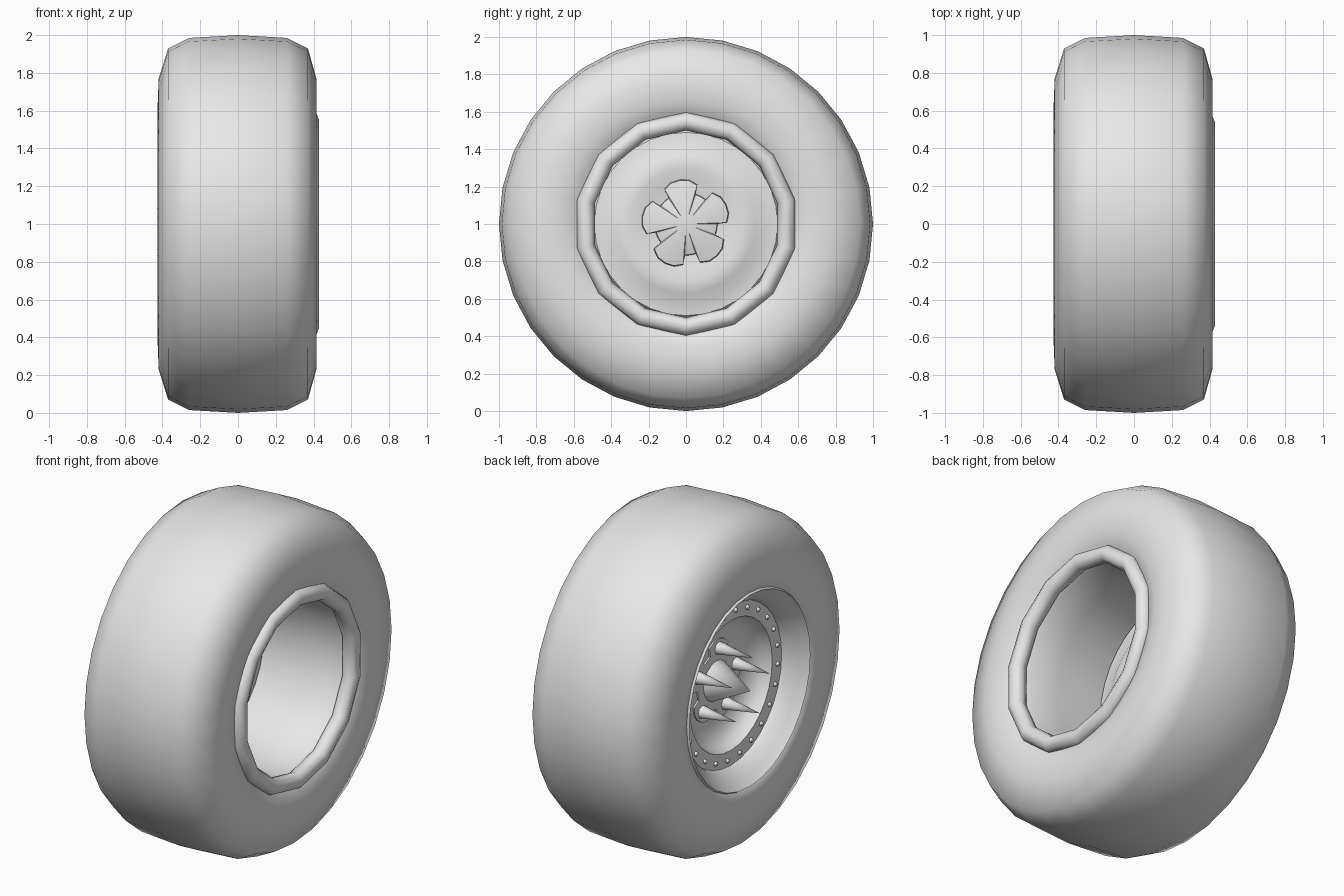
import bpy, bmesh
from math import sin, cos, pi, radians
from mathutils import Matrix, Vector

if "Cube" in bpy.data.objects:
    bpy.data.objects.remove(bpy.data.objects["Cube"], do_unlink=True)

grey = bpy.data.materials.new("plain_grey")
grey.use_nodes = True
grey.diffuse_color = (0.8, 0.8, 0.8, 1)
grey.node_tree.nodes["Principled BSDF"].inputs["Base Color"].default_value = (0.8, 0.8, 0.8, 1)


def finish(name, bm, angle=40):
    """Clean the mesh, add it to the scene and raise it to the axle height."""
    bmesh.ops.remove_doubles(bm, verts=bm.verts, dist=0.0005)
    bmesh.ops.recalc_face_normals(bm, faces=bm.faces)
    mesh = bpy.data.meshes.new(name)
    bm.to_mesh(mesh)
    bm.free()
    mesh.materials.append(grey)
    obj = bpy.data.objects.new(name, mesh)
    bpy.context.collection.objects.link(obj)
    obj.location.z = 1
    bpy.ops.object.select_all(action='DESELECT')
    obj.select_set(True)
    bpy.context.view_layer.objects.active = obj
    bpy.ops.object.shade_smooth_by_angle(angle=radians(angle))
    return obj


def lathe(name, profile, sides, closed=True, angle=40):
    """Turn a profile of (radius, x) points round the x axis."""
    bm = bmesh.new()
    verts = [bm.verts.new((x, 0, r)) for r, x in profile]
    edges = [bm.edges.new(pair) for pair in zip(verts, verts[1:])]
    if closed:
        edges.append(bm.edges.new((verts[-1], verts[0])))
    bmesh.ops.spin(bm, geom=verts + edges, cent=(0, 0, 0), axis=(1, 0, 0),
                   angle=2 * pi, steps=sides)
    return finish(name, bm, angle)


def around(radius, degrees, x):
    a = radians(degrees)
    return Vector((x, radius * cos(a), radius * sin(a)))


# Tyre: rounded tread, bulging sidewalls and a smooth bore
tread = [(0.57, -0.41), (0.64, -0.425), (0.77, -0.42), (0.93, -0.37), (0.985, -0.26),
         (1.0, 0), (0.985, 0.26), (0.93, 0.37), (0.77, 0.415), (0.66, 0.41), (0.57, 0.38)]
bore = [(0.52, 0.32), (0.53, 0.1), (0.5, -0.18), (0.52, -0.3)]
lathe("tyre", tread + bore, 32, angle=60)

# Rim lip: coarse rounded ring on the open side
lip = [(0.55 + 0.05 * cos(i * pi / 4), 0.38 + 0.05 * sin(i * pi / 4)) for i in range(8)]
lathe("rim_lip", lip, 14, angle=60)

# Wheel dish: flared rim, bolt ring, sunken centre and rippled back
dish = [(0, -0.19), (0.25, -0.19), (0.32, -0.21), (0.37, -0.25), (0.39, -0.3),
        (0.48, -0.3), (0.49, -0.33), (0.54, -0.38), (0.575, -0.425), (0.585, -0.41),
        (0.51, -0.2), (0.49, -0.17), (0.42, -0.165), (0.37, -0.14), (0.3, -0.13),
        (0.24, -0.15), (0, -0.15)]
lathe("wheel_dish", dish, 32, closed=False)

# Bolts: small domed heads on the bolt ring
bm = bmesh.new()
for i in range(24):
    place = Matrix.Translation(around(0.44, i * 15 + 5, -0.302)) @ Matrix.Diagonal((1, 1, 1, 1))
    bmesh.ops.create_uvsphere(bm, u_segments=8, v_segments=6, radius=0.014, matrix=place)
finish("rim_bolts", bm)

# Hub: five lobes with a gently domed face
LOBE = 98
outline = [(0.165, -36), (0.165, -26), (0.215, -24), (0.232, -12), (0.235, 0),
           (0.232, 12), (0.215, 24), (0.165, 26)]
bm = bmesh.new()
rings = []
for x, scale in [(-0.2, 1.04), (-0.1, 1), (-0.085, 0.65), (-0.075, 0.3)]:
    rings.append([bm.verts.new(around(r * scale, LOBE + 72 * k + a, x))
                  for k in range(5) for r, a in outline])
count = len(rings[0])
for low, high in zip(rings, rings[1:]):
    for i in range(count):
        j = (i + 1) % count
        bm.faces.new((low[i], low[j], high[j], high[i]))
bm.faces.new(rings[0])
bm.faces.new(rings[-1])
finish("hub_star", bm, 30)

# Spikes: one large in the middle and one on each lobe
def spike(bm, radius, base, tip, centre, sides):
    turn = Matrix.Rotation(-pi / 2, 4, 'Y')
    place = Matrix.Translation(centre + Vector(((base + tip) / 2, 0, 0))) @ turn
    bmesh.ops.create_cone(bm, cap_ends=True, segments=sides, radius1=radius, radius2=0,
                          depth=base - tip, matrix=place)


bm = bmesh.new()
spike(bm, 0.13, -0.18, -0.43, Vector(), 16)
finish("centre_spike", bm, 50)
bm = bmesh.new()
for k in range(5):
    spike(bm, 0.042, -0.18, -0.43, around(0.19, LOBE + 72 * k, 0), 8)
finish("lug_spikes", bm, 50)
